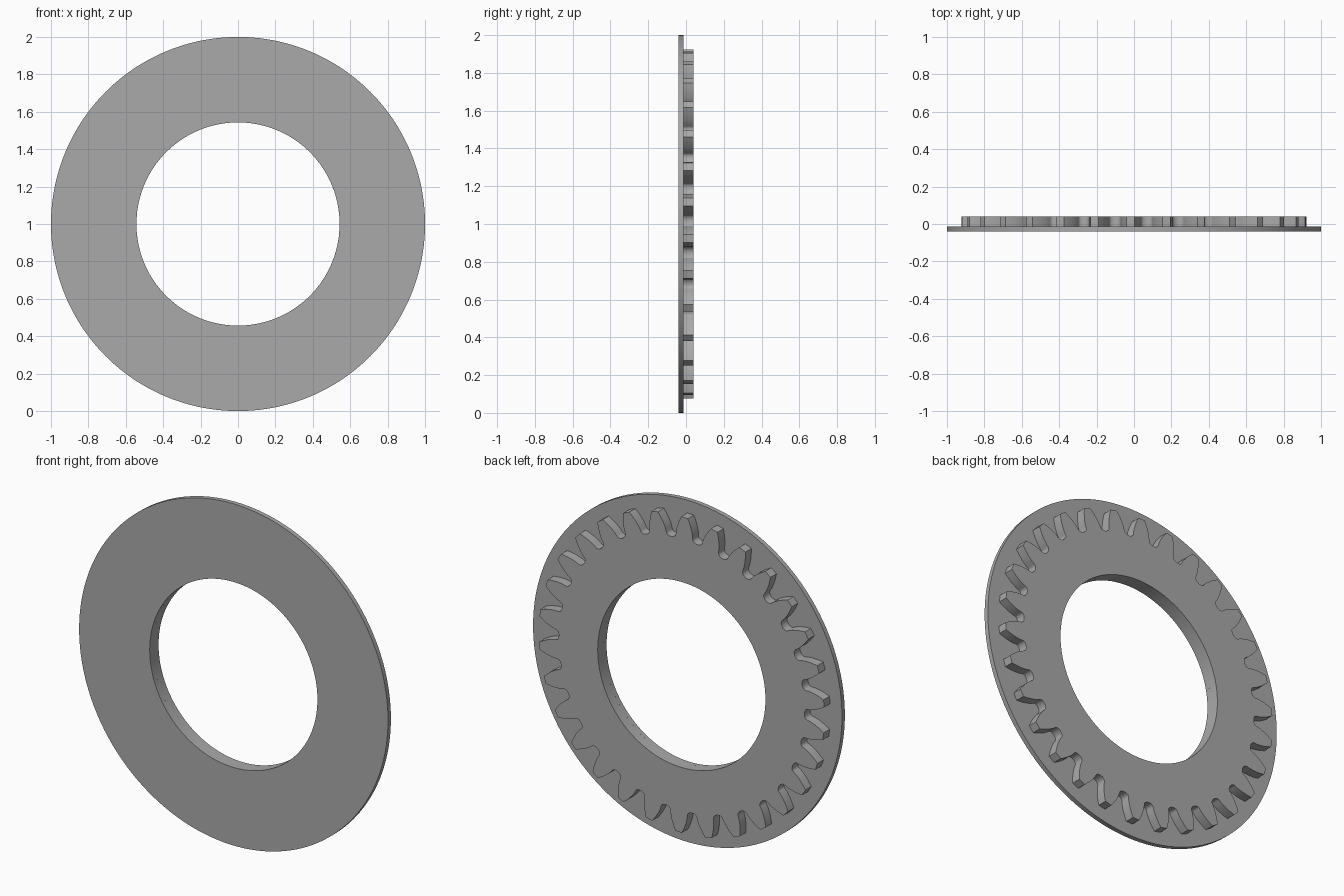
import bpy
import bmesh
from math import acos, cos, pi, radians, sin, sqrt, tan

if "Cube" in bpy.data.objects:
    bpy.data.objects.remove(bpy.data.objects["Cube"], do_unlink=True)

# Overall sizes
HOLE_R, PLATE_R, TIP_R = 0.543, 1.0, 0.925
FRONT_Y, STEP_Y, BACK_Y = -0.041, -0.014, 0.041
TEETH = 30
MODULE = TIP_R / (TEETH / 2 + 1)
PITCH_R = MODULE * TEETH / 2
ROOT_R = PITCH_R - 1.25 * MODULE
PRESSURE = radians(20)
BASE_R = PITCH_R * cos(PRESSURE)

# Single grey metal
grey = bpy.data.materials.new("plain_grey")
colour = (0.4, 0.4, 0.4, 1)
grey.use_nodes = True
grey.diffuse_color = colour
grey.node_tree.nodes["Principled BSDF"].inputs["Base Color"].default_value = colour


def half_tooth(r):
    """Half the angular width of an involute tooth at radius r."""
    a = acos(min(1, BASE_R / r))
    return pi / (2 * TEETH) + (tan(PRESSURE) - PRESSURE) - (tan(a) - a)


def gear_outline():
    """Polar points (angle, radius) round the toothed edge."""
    pitch = 2 * pi / TEETH
    gap = pitch / 2 - half_tooth(BASE_R)
    depth = BASE_R - ROOT_R
    flank = [BASE_R + (TIP_R - BASE_R) * i / 6 for i in range(7)]
    points = []
    for k in range(TEETH):
        centre = pitch * (k + 0.5) + radians(1.2)
        # Rounded root before each tooth
        for i in range(1, 10):
            u = -cos(pi * i / 10)
            points.append((centre - pitch / 2 + gap * u,
                           BASE_R - depth * sqrt(1 - u * u)))
        points += [(centre - half_tooth(r), r) for r in flank]
        points += [(centre + half_tooth(r), r) for r in reversed(flank)]
    return points


def make_ring(name, outline, y0, y1):
    """Solid ring between the round hole and an outer polar outline."""
    bm = bmesh.new()

    def loop(y, hole):
        return [bm.verts.new((cos(a) * (HOLE_R if hole else r), y,
                              1 + sin(a) * (HOLE_R if hole else r)))
                for a, r in outline]

    loops = [loop(y0, True), loop(y0, False), loop(y1, False), loop(y1, True)]
    n = len(outline)
    for j in range(4):
        a, b = loops[j], loops[(j + 1) % 4]
        for i in range(n):
            k = (i + 1) % n
            bm.faces.new((a[i], a[k], b[k], b[i]))
    bmesh.ops.recalc_face_normals(bm, faces=bm.faces)
    mesh = bpy.data.meshes.new(name)
    bm.to_mesh(mesh)
    bm.free()
    mesh.materials.append(grey)
    obj = bpy.data.objects.new(name, mesh)
    bpy.context.collection.objects.link(obj)
    bpy.ops.object.select_all(action="DESELECT")
    obj.select_set(True)
    bpy.context.view_layer.objects.active = obj
    bpy.ops.object.shade_smooth_by_angle(angle=radians(30))
    return obj


# Thin flat flange at the front, toothed ring behind it
SEGMENTS = 240
circle = [(2 * pi * i / SEGMENTS, PLATE_R) for i in range(SEGMENTS)]
make_ring("flange_plate", circle, FRONT_Y, STEP_Y)
make_ring("toothed_ring", gear_outline(), STEP_Y, BACK_Y)
